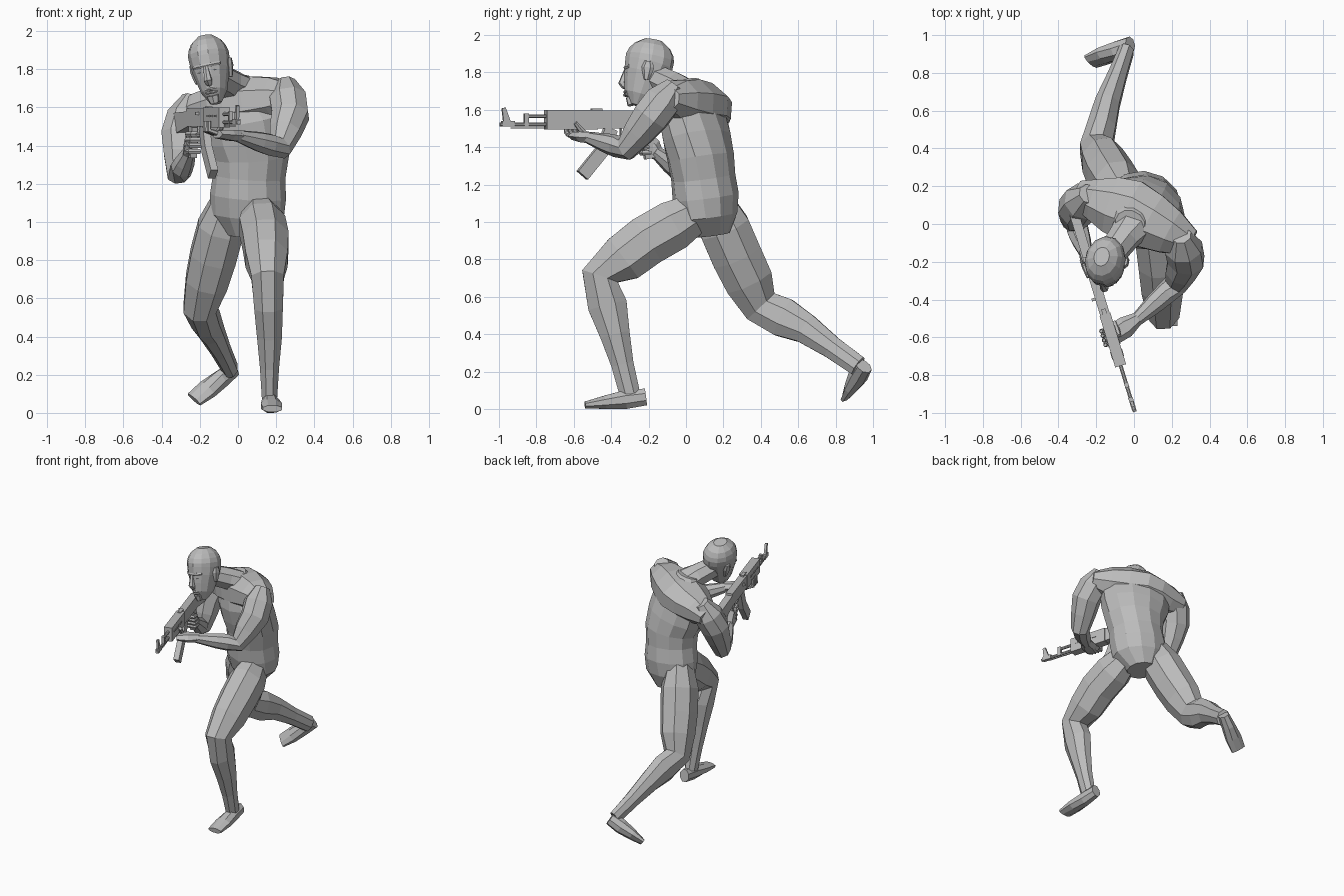
import bpy, bmesh
from math import cos, sin, pi, radians
from mathutils import Vector, Matrix

cube = bpy.data.objects.get("Cube")
if cube:
    bpy.data.objects.remove(cube)

plain_grey = bpy.data.materials.new("plain_grey")
plain_grey.use_nodes = True
plain_grey.diffuse_color = (.5, .5, .5, 1)
shader = plain_grey.node_tree.nodes["Principled BSDF"]
shader.inputs["Base Color"].default_value = plain_grey.diffuse_color

# Frames for the body, the turned head and the aimed rifle
ACROSS, UP, ALONG = Vector((1, 0, 0)), Vector((0, 0, 1)), Vector((0, 1, 0))
BODY = Matrix.Identity(4)
HEAD = (Matrix.Translation((-.14, -.2, 1.8)) @ Matrix.Rotation(radians(-12), 4, 'Z')
        @ Matrix.Rotation(radians(-12), 4, 'Y'))
RIFLE = Matrix.Translation((-.3, 0, 1.5)) @ Matrix.Rotation(radians(17), 4, 'Z')


def point_along(path, fraction):
    """Point on a chain of straight bones; each bone takes an equal share."""
    position = fraction * (len(path) - 1)
    bone = min(int(position), len(path) - 2)
    return Vector(path[bone]).lerp(Vector(path[bone + 1]), position - bone)


def tube(name, path, widths, depths=None, sides=8, across=ACROSS, frame=BODY, twist=0):
    """Skin evenly spread rings of the given half widths and depths along a path."""
    bm = bmesh.new()
    depths = depths or widths
    last = len(widths) - 1
    centres = [point_along(path, i / last) for i in range(last + 1)]
    corner = 1 / cos(pi / sides)
    loops = []
    for i, centre in enumerate(centres):
        tangent = (centres[min(i + 1, last)] - centres[max(i - 1, 0)]).normalized()
        axis = Matrix.Rotation(radians(twist * i / last), 3, 'Z') @ Vector(across)
        side = (axis - tangent * axis.dot(tangent)).normalized()
        front = tangent.cross(side)
        angles = [2 * pi * (k + .5) / sides for k in range(sides)]
        loops.append([bm.verts.new(centre + corner * (side * widths[i] * cos(a)
                                                      + front * depths[i] * sin(a)))
                      for a in angles])
    for low, high in zip(loops, loops[1:]):
        for k in range(sides):
            n = (k + 1) % sides
            bm.faces.new((low[k], low[n], high[n], high[k]))
    bm.faces.new(loops[0])
    bm.faces.new(loops[-1])
    bmesh.ops.recalc_face_normals(bm, faces=bm.faces)

    mesh = bpy.data.meshes.new(name)
    bm.to_mesh(mesh)
    bm.free()
    mesh.materials.append(plain_grey)
    part = bpy.data.objects.new(name, mesh)
    part.matrix_world = frame
    bpy.context.collection.objects.link(part)


def rifle_box(name, start, end, low, high, half_width, offset=0):
    """Box on the rifle, from start to end along the barrel."""
    middle, half_height = (low + high) / 2, (high - low) / 2
    tube(name, [(offset, -start, middle), (offset, -end, middle)],
         [half_width] * 2, [half_height] * 2, sides=4, frame=RIFLE)


# Torso, twisted so that the left shoulder leads, with the yoke of the shoulders
tube("torso", [(.04, .13, .93), (.065, .08, 1.34), (-.02, 0, 1.75)],
     [.1, .19, .195, .185, .2, .23, .24, .17, .08],
     [.1, .15, .17, .165, .17, .17, .16, .12, .07],
     sides=12, across=(1, -.25, 0), twist=-14)
tube("shoulders", [(-.3, .16, 1.55), (-.02, .07, 1.62), (.3, -.1, 1.66)],
     [.06, .1, .11, .125, .13, .11, .06], [.07, .11, .15, .165, .15, .12, .07], across=UP)
tube("neck", [(.02, .03, 1.68), (-.12, -.16, 1.77)], [.11, .08, .07], [.07, .075, .07])

# Legs: both share one taper from hip through knee to ankle
leg_widths = [.08, .12, .12, .11, .085, .075, .065, .05, .04]
leg_depths = [.1, .135, .135, .13, .1, .105, .08, .06, .055]
foot_widths = [.035, .045, .055, .05]
foot_depths = [.045, .05, .036, .018]
legs = {
    "left": [(.11, .07, 1.06), (.145, -.21, .9), (.155, -.46, .71), (.165, -.38, .4),
             (.165, -.3, .08)],
    "right": [(-.05, .14, 1.12), (-.13, .27, .82), (-.2, .4, .55), (-.14, .64, .43),
              (-.04, .92, .23)],
}
feet = {
    "left": [(.165, -.215, .065), (.18, -.54, .022)],
    "right": [(-.02, .95, .23), (-.23, .86, .07)],
}
foot_across = {"left": ACROSS, "right": (.7, -.55, -.5)}
for side in legs:
    tube(side + "_leg", legs[side], leg_widths, leg_depths)
    tube(side + "_foot", feet[side], foot_widths, foot_depths, across=foot_across[side])

# Arms: both share one taper from shoulder through elbow to wrist
arm_widths = [.05, .095, .095, .08, .06, .055, .05, .04, .03]
arms = {
    "left": [(.25, -.06, 1.73), (.22, -.32, 1.39), (0, -.52, 1.45)],
    "right": [(-.24, .16, 1.65), (-.31, 0, 1.25), (-.25, -.17, 1.38)],
}
elbow_out = {"left": .04, "right": -.03}
hands = {
    "left": [(.02, -.5, 1.45), (-.11, -.59, 1.46)],
    "right": [(-.26, -.15, 1.36), (-.25, -.22, 1.43)],
}
hand_across = {"left": UP, "right": ACROSS}
for side in arms:
    shoulder, elbow, wrist = [Vector(joint) for joint in arms[side]]
    upper = shoulder.lerp(elbow, .5) + ACROSS * elbow_out[side]
    tube(side + "_arm", [shoulder, upper, elbow, elbow.lerp(wrist, .5), wrist], arm_widths,
         across=(.6, -.5, .5))
    tube(side + "_hand", hands[side], [.03, .028, .02], [.03, .05, .045],
         sides=6, across=hand_across[side])

# Fingers curling round the handguard and the grip
for i in range(4):
    reach = .58 + i * .025
    tube(f"left_finger_{i + 1}", [(0, -reach, -.035), (-.045, -reach, -.02), (-.045, -reach, .03)],
         [.012, .012, .008], sides=6, across=ALONG, frame=RIFLE)
    drop, reach = -.04 - i * .03, .28 - i * .012
    tube(f"right_finger_{i + 1}", [(-.03, .06 - reach, drop), (-.025, -reach, drop),
                                   (.025, -reach, drop), (.03, .04 - reach, drop)],
         [.013, .013, .013, .01], sides=6, across=UP, frame=RIFLE)
tube("left_thumb", [(.03, -.56, -.05), (.04, -.63, .03)], [.018, .015, .01],
     sides=6, across=ALONG, frame=RIFLE)

# Head with its face
tube("head", [(0, -.06, -.18), (0, 0, .05), (0, .02, .175)],
     [.03, .065, .08, .095, .102, .103, .095, .078, .04],
     [.03, .08, .1, .115, .127, .127, .117, .095, .05], sides=12, frame=HEAD)
tube("nose", [(0, -.12, .02), (0, -.14, -.06), (0, -.12, -.08)], [.01, .015, .02, .018, .014],
     sides=6, frame=HEAD)
tube("brow", [(-.07, -.09, .02), (-.03, -.12, .02), (.03, -.12, .02), (.07, -.09, .02)],
     [.01] * 4, sides=6, across=UP, frame=HEAD)
tube("chin", [(0, -.1, -.14), (0, -.09, -.18)], [.03, .02], [.015] * 2, sides=6, frame=HEAD)
for lip, height in (("upper_lip", -.107), ("lower_lip", -.124)):
    tube(lip, [(-.03, -.11, height), (0, -.125, height), (.03, -.11, height)],
         [.005, .008, .005], sides=6, across=UP, frame=HEAD)
for side, sign in (("left", 1), ("right", -1)):
    tube(side + "_eye", [(sign * .02, -.115, -.01), (sign * .055, -.1, -.01)],
         [.004, .009, .004], sides=6, across=UP, frame=HEAD)
    tube(side + "_ear", [(sign * .09, .01, -.06), (sign * .105, .02, .04)],
         [.01, .013, .014, .008], [.012, .022, .03, .018], sides=6, frame=HEAD)

# Rifle body
tube("stock", [(0, .1, .01), (0, -.2, .04)], [.025] * 2, [.06, .04], sides=4, frame=RIFLE)
rifle_box("receiver", .18, .5, 0, .095, .026)
rifle_box("handguard", .5, .785, -.005, .1, .03)
tube("magazine", [(0, -.42, 0), (0, -.47, -.12), (0, -.58, -.25)], [.02] * 5, [.035] * 5,
     sides=4, frame=RIFLE)
tube("pistol_grip", [(0, -.23, 0), (0, -.2, -.16)], [.018] * 2, [.03] * 2,
     sides=4, frame=RIFLE)

# Rifle fittings
rifle_box("trigger_guard", .26, .37, -.045, -.037, .008)
rifle_box("trigger_guard_front", .36, .37, -.04, 0, .008)
rifle_box("trigger", .31, .32, -.03, 0, .005)
rifle_box("bolt_handle", .4, .415, .06, .075, .015, offset=-.03)
rifle_box("rear_sight", .47, .53, .09, .106, .012)
rifle_box("gas_block", .88, .905, .01, .08, .011)
rifle_box("cleaning_rod", .77, .98, 0, .006, .003)
rifle_box("front_sight_base", .96, 1.03, .01, .04, .012)
tube("front_sight", [(0, -1, .03), (0, -1.02, .11)], [.008] * 2, [.02, .01], sides=4, frame=RIFLE)
for name, end, height in (("barrel", 1.04, .022), ("gas_tube", .9, .065)):
    tube(name, [(0, -.77, height), (0, -end, height)], [.01] * 2, frame=RIFLE)

# Vent plates on both sides of the handguard
for i in range(3):
    for side, sign in (("left", 1), ("right", -1)):
        start = .57 + i * .065
        rifle_box(f"{side}_vent_{i + 1}", start, start + .04, .05, .06, .002, offset=sign * .031)
